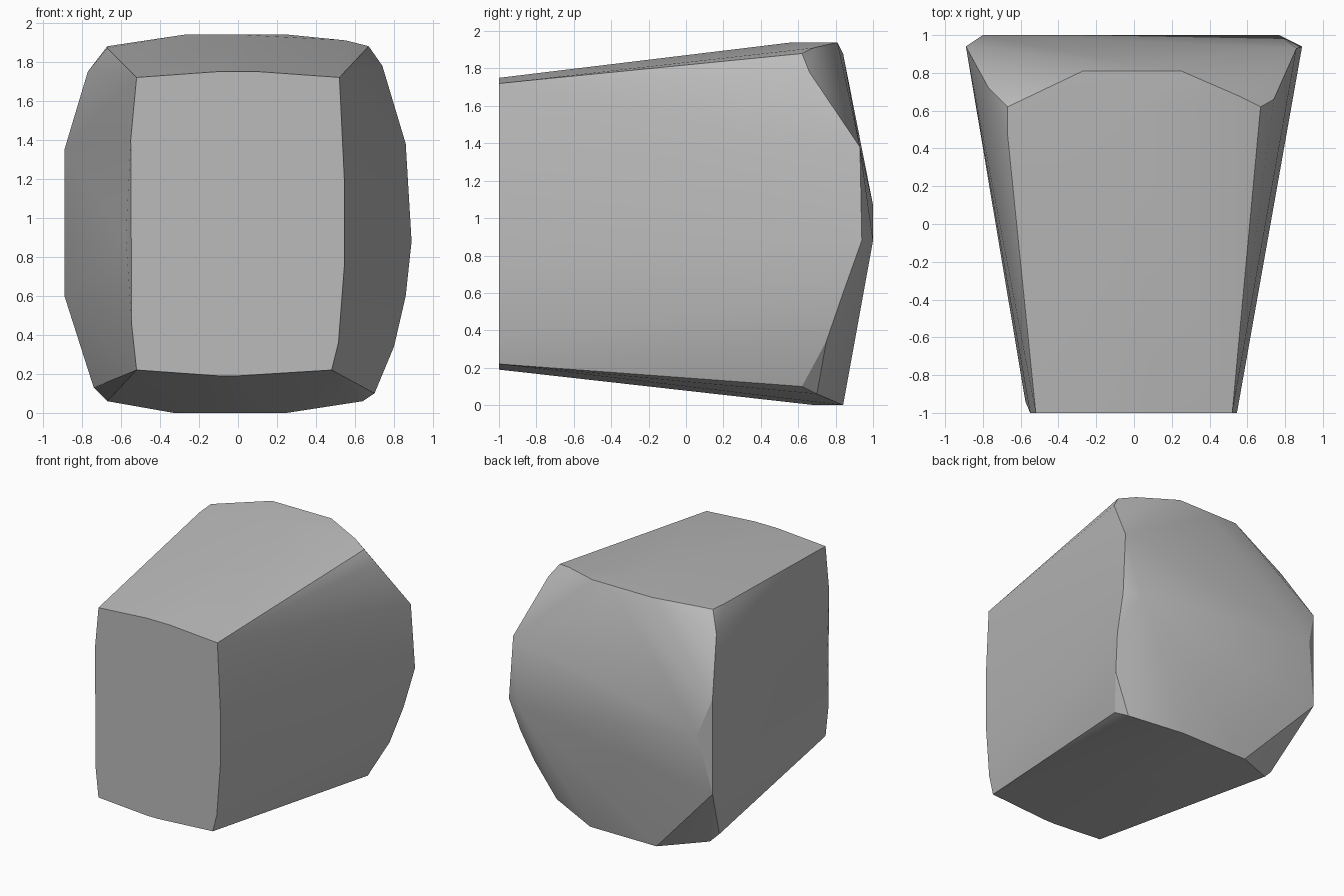
import bpy
import bmesh
import math

# Remove the default object
default_cube = bpy.data.objects.get("Cube")
if default_cube:
    bpy.data.objects.remove(default_cube, do_unlink=True)


def make_material(name, colour):
    material = bpy.data.materials.new(name)
    material.use_nodes = True
    material.diffuse_color = colour
    shader = next(node for node in material.node_tree.nodes
                  if node.type == "BSDF_PRINCIPLED")
    shader.inputs["Base Color"].default_value = colour
    return material


# Flat front panel outline, given as (x, z)
front_outline = [
    (-.52, 1.72), (-.1, 1.75), (.1, 1.75), (.52, 1.72),
    (.545, 1.2), (.545, .75), (.515, .36), (.48, .22),
    (0, .19), (-.1, .19), (-.52, .22), (-.545, .45), (-.55, 1.4),
]
front_points = [(x, -1, z) for x, z in front_outline]

# Wide rim where the flared sides meet the back
rim_points = [
    (-.27, .81, 1.94), (.25, .81, 1.94), (.55, .68, 1.91),
    (.67, .62, 1.88), (.74, .66, 1.78), (.86, .93, 1.38),
    (.89, .94, .88), (.86, .84, .6), (.8, .75, .34),
    (.7, .62, .1), (.64, .7, .06), (.25, .84, 0),
    (-.33, .84, 0), (-.67, .66, .06), (-.74, .64, .13),
    (-.89, .94, .6), (-.89, .94, 1.35), (-.77, .72, 1.75),
    (-.67, .62, 1.88),
]

# Shallow ridge across the back and slight swell of the walls
ridge_points = [(-.8, 1, 1.07), (.77, 1, .88), (0, .84, 1.88)]
wall_points = [(0, .57, 1.94), (0, .69, 0), (-.575, -.94, .9), (-.67, .48, 1.87)]


def make_hull(name, points, material):
    """Wrap the outlines in one faceted solid."""
    bm = bmesh.new()
    for point in points:
        bm.verts.new(point)
    bmesh.ops.convex_hull(bm, input=bm.verts[:], use_existing_faces=False)
    loose = [vert for vert in bm.verts if not vert.link_faces]
    bmesh.ops.delete(bm, geom=loose, context="VERTS")
    bmesh.ops.dissolve_limit(bm, angle_limit=math.radians(.5),
                             verts=bm.verts[:], edges=bm.edges[:])
    bmesh.ops.recalc_face_normals(bm, faces=bm.faces[:])
    mesh = bpy.data.meshes.new(name)
    bm.to_mesh(mesh)
    bm.free()
    mesh.materials.append(material)
    hull = bpy.data.objects.new(name, mesh)
    bpy.context.collection.objects.link(hull)
    return hull


# Single tapered block, softly shaded with sharp corners
grey = make_material("plain_grey", (.5, .5, .5, 1))
block = make_hull("tapered_block",
                  front_points + rim_points + ridge_points + wall_points, grey)
for other in bpy.context.selected_objects:
    other.select_set(False)
block.select_set(True)
bpy.context.view_layer.objects.active = block
bpy.ops.object.shade_smooth_by_angle(angle=math.radians(30))
